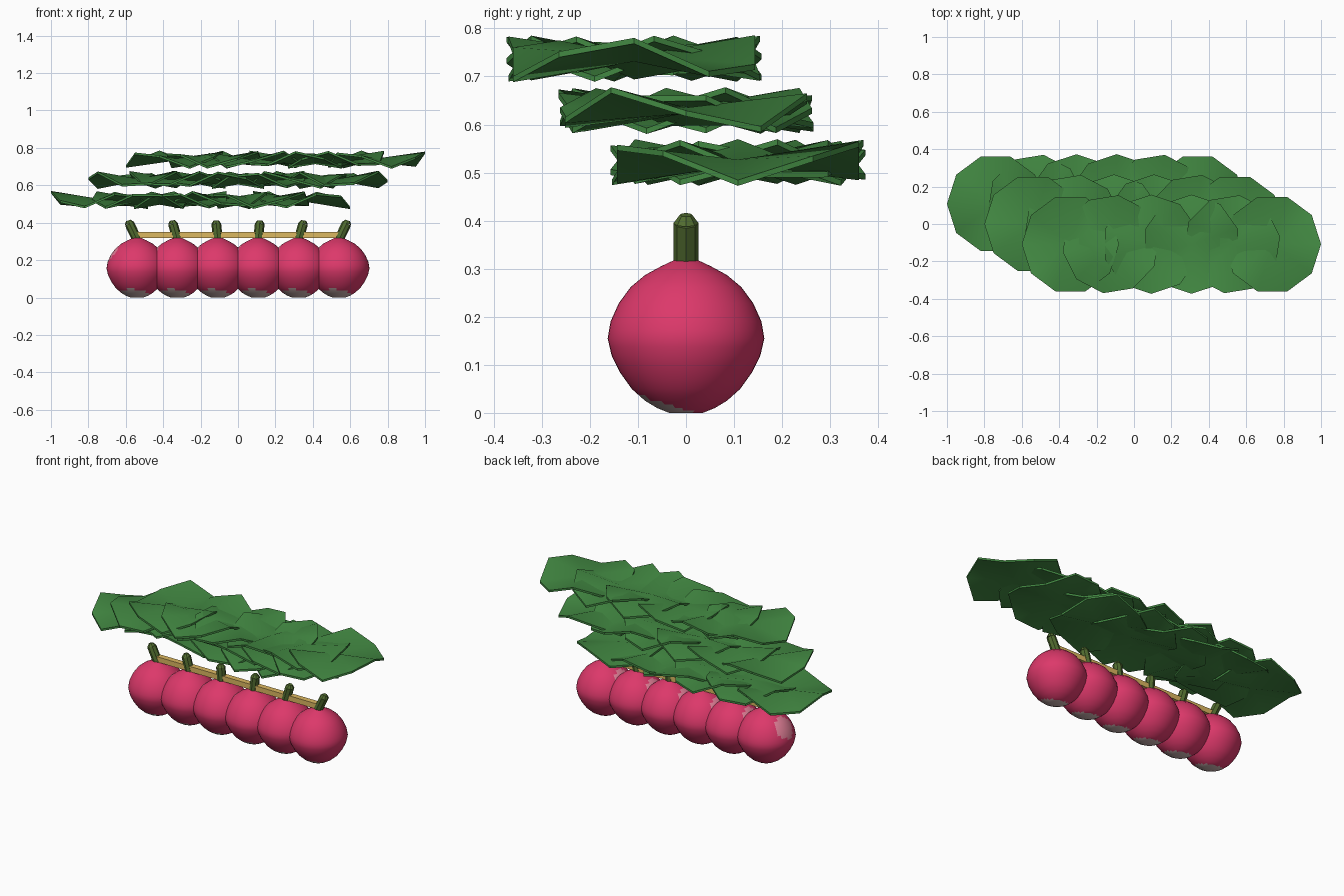
import bpy, bmesh, math
from mathutils import Vector

if "Cube" in bpy.data.objects:
    bpy.data.objects.remove(bpy.data.objects["Cube"])


def material(name, rgb):
    m = bpy.data.materials.new(name)
    m.diffuse_color = (*rgb, 1)
    m.use_nodes = True
    m.node_tree.nodes["Principled BSDF"].inputs["Base Color"].default_value = m.diffuse_color
    return m


PINK = material("radish pink", (0.72, 0.04, 0.145))
PALE = material("pale blush", (0.78, 0.22, 0.32))
WHITE = material("root white", (0.62, 0.46, 0.45))
LEAF = material("leaf green", (0.055, 0.25, 0.055))
STEM = material("stem green", (0.085, 0.155, 0.03))
STRAW = material("straw", (0.72, 0.48, 0.12))


def finish(bm, name, mats):
    bmesh.ops.recalc_face_normals(bm, faces=bm.faces[:])
    me = bpy.data.meshes.new(name)
    bm.to_mesh(me)
    bm.free()
    for m in mats:
        me.materials.append(m)
    ob = bpy.data.objects.new(name, me)
    bpy.context.collection.objects.link(ob)
    return ob


def rod(name, start, end, r1, r2, sides, mat):
    start, end = Vector(start), Vector(end)
    bm = bmesh.new()
    bmesh.ops.create_cone(bm, cap_ends=True, segments=sides, radius1=r1,
                          radius2=r2, depth=(end - start).length)
    ob = finish(bm, name, [mat])
    ob.location = (start + end) / 2
    ob.rotation_euler = (end - start).to_track_quat("Z", "Y").to_euler()
    return ob


# radish body: lathe of a bulb profile, with pale root patch and blush
PROFILE = [(0.035, 0.0), (0.06, 0.01), (0.085, 0.025), (0.113, 0.05),
           (0.138, 0.085), (0.155, 0.12), (0.163, 0.155), (0.157, 0.19),
           (0.14, 0.228), (0.115, 0.262), (0.085, 0.287), (0.05, 0.306),
           (0.02, 0.32)]
BLUSH = Vector((-0.84, 0.02, 0.5)).normalized()
ROOT = Vector((-0.08, -0.25, -0.95)).normalized()


def radish(x):
    n = 48
    pts = []
    for (r0, z0), (r1, z1) in zip(PROFILE, PROFILE[1:]):
        pts += [(r0, z0), ((r0 + r1) / 2, (z0 + z1) / 2)]
    pts.append(PROFILE[-1])
    bm = bmesh.new()
    rings = [[bm.verts.new((r * math.cos(2 * math.pi * k / n),
                            r * math.sin(2 * math.pi * k / n), z))
              for k in range(n)] for r, z in pts]
    for a, b in zip(rings, rings[1:]):
        for k in range(n):
            bm.faces.new((a[k], a[(k + 1) % n], b[(k + 1) % n], b[k]))
    bm.faces.new(rings[0])
    bm.faces.new(rings[-1])
    for f in bm.faces:
        d = (f.calc_center_median() - Vector((0, 0, 0.16))).normalized()
        f.smooth = True
        if d.dot(ROOT) > 0.89:
            f.material_index = 2
        elif d.dot(BLUSH) > 0.91:
            f.material_index = 1
    ob = finish(bm, "radish", [PINK, PALE, WHITE])
    ob.location.x = x


# leaf: ten-sided disc with a three-wave ruffled rim
def leaf(center, phase, yaw):
    n, t = 10, 0.006
    bm = bmesh.new()
    layers = []
    for dz in (-t, t):
        rim = []
        for k in range(n):
            a = 2 * math.pi * k / n + yaw
            rim.append(bm.verts.new((0.26 * math.cos(a), 0.265 * math.sin(a),
                                     0.043 * math.cos(3 * a + phase) + dz)))
        mid = bm.verts.new((0, 0, dz))
        for k in range(n):
            bm.faces.new((rim[k], rim[(k + 1) % n], mid)).smooth = True
        layers.append(rim)
    lo, hi = layers
    for k in range(n):
        f = bm.faces.new((lo[k], lo[(k + 1) % n], hi[(k + 1) % n], hi[k]))
        for e in f.edges:
            e.smooth = False
    finish(bm, "leaf", [LEAF]).location = center


# three tiers of leaves: offset and ruffle phase
TIERS = [((-0.2, 0.108, 0.521), 172), ((0, 0, 0.629), 98),
         ((0.2, -0.108, 0.737), 30)]
YAWS = [0, 9, 18, 18, 9, 0]

for i in range(6):
    x = (i - 2.5) * 0.216
    radish(x)
    # leaning stem with a rounded tip
    rod("stem", (x, 0, 0.31), (x * 1.075, 0, 0.395), 0.026, 0.026, 8, STEM)
    rod("stem_tip", (x * 1.075, 0, 0.395), (x * 1.085, 0, 0.412),
        0.026, 0.013, 8, STEM)
    for (ox, oy, oz), phase in TIERS:
        leaf((x + ox, oy, oz),
             math.radians(phase + 72 * i), math.radians(YAWS[i]))

# straw tie: square bar running through the stems
bm = bmesh.new()
bmesh.ops.create_cube(bm, size=1)
bmesh.ops.scale(bm, vec=(1.1, 0.034, 0.032), verts=bm.verts)
finish(bm, "straw_tie", [STRAW]).location.z = 0.334
